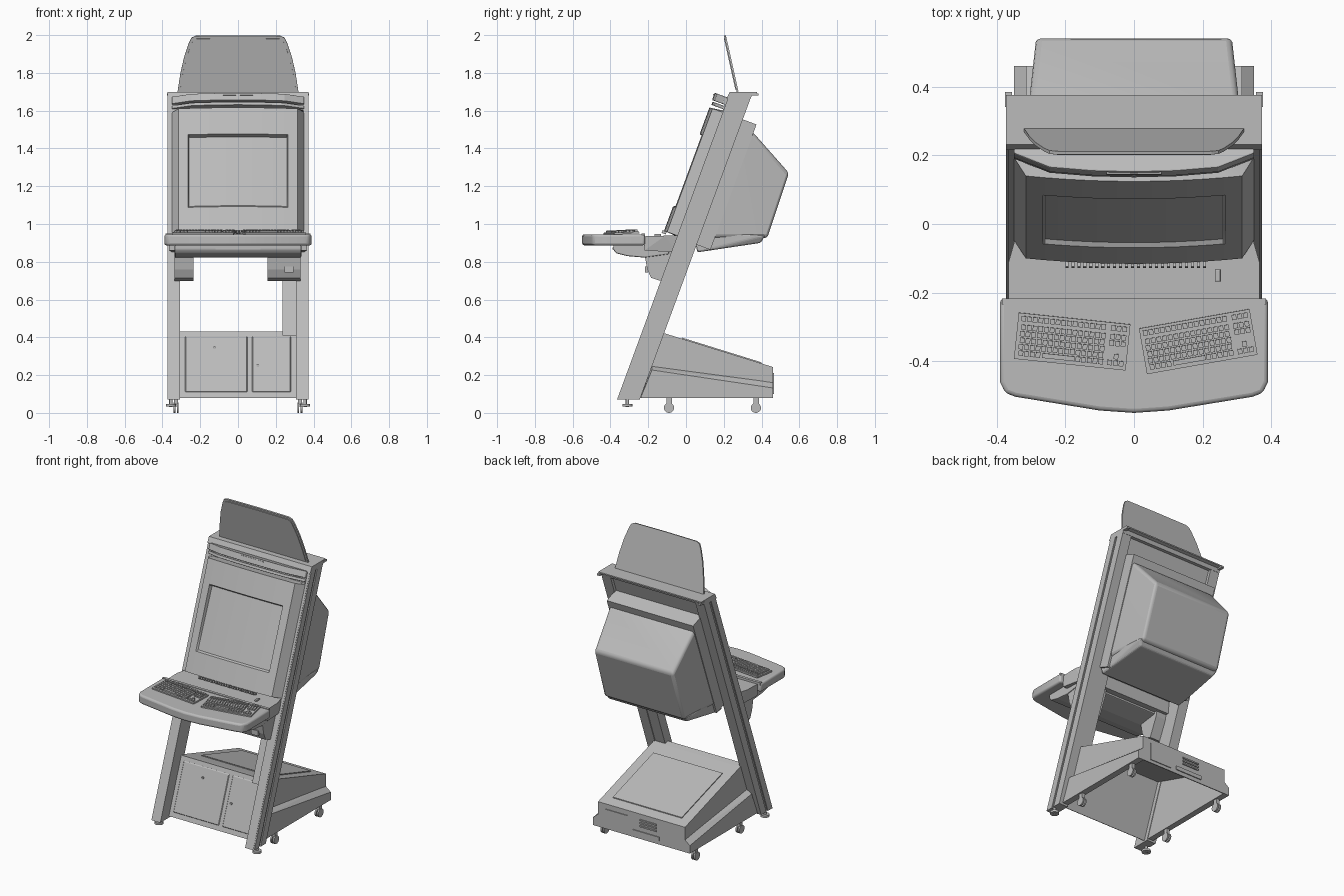
import bpy, bmesh, math
from mathutils import Vector, Matrix

cube = bpy.data.objects.get("Cube")
if cube:
    bpy.data.objects.remove(cube)

grey = bpy.data.materials.new("plain_grey")
grey.use_nodes = True
grey.diffuse_color = (0.5, 0.5, 0.5, 1)
grey.node_tree.nodes["Principled BSDF"].inputs["Base Color"].default_value = (0.5, 0.5, 0.5, 1)

TILT = math.atan(0.368)      # lean of the uprights
BASE_Y = -0.391              # where the upright front line meets the floor


def finish(name, bm, tilt=False, bevel=0, segments=2, smooth=False):
    bmesh.ops.recalc_face_normals(bm, faces=bm.faces)
    mesh = bpy.data.meshes.new(name)
    bm.to_mesh(mesh)
    bm.free()
    ob = bpy.data.objects.new(name, mesh)
    bpy.context.collection.objects.link(ob)
    mesh.materials.append(grey)
    if tilt:
        ob.location.y = BASE_Y
        ob.rotation_euler.x = -TILT
    if bevel:
        mod = ob.modifiers.new("soft_edges", "BEVEL")
        mod.width, mod.segments = bevel, segments
    if smooth:
        bpy.ops.object.select_all(action="DESELECT")
        ob.select_set(True)
        bpy.context.view_layer.objects.active = ob
        bpy.ops.object.shade_smooth_by_angle(angle=math.radians(35))
    return ob


def extrude(name, pts, axis, lo, hi, **kw):
    """Prism: pts are (y, z) along x, (x, z) along y or (x, y) along z."""
    place = {"x": lambda p, t: (t, p[0], p[1]),
             "y": lambda p, t: (p[0], t, p[1]),
             "z": lambda p, t: (p[0], p[1], t)}[axis]
    bm = bmesh.new()
    a = [bm.verts.new(place(p, lo)) for p in pts]
    b = [bm.verts.new(place(p, hi)) for p in pts]
    bm.faces.new(a)
    bm.faces.new(b[::-1])
    for i in range(len(pts)):
        j = (i + 1) % len(pts)
        bm.faces.new((a[i], a[j], b[j], b[i]))
    return finish(name, bm, **kw)


def box(name, x, y, z, **kw):
    return extrude(name, [(x[0], y[0]), (x[1], y[0]), (x[1], y[1]), (x[0], y[1])], "z", *z, **kw)


def hull(name, pts, **kw):
    bm = bmesh.new()
    for p in pts:
        bm.verts.new(p)
    bmesh.ops.convex_hull(bm, input=bm.verts)
    bmesh.ops.dissolve_limit(bm, angle_limit=0.02, verts=bm.verts, edges=bm.edges)
    return finish(name, bm, **kw)


def cylinder(name, centre, radius, depth, axis="Z", sides=20):
    bm = bmesh.new()
    turn = Matrix.Identity(4) if axis == "Z" else Matrix.Rotation(math.pi / 2, 4, "Y" if axis == "X" else "X")
    bmesh.ops.create_cone(bm, cap_ends=True, segments=sides, radius1=radius, radius2=radius,
                          depth=depth, matrix=Matrix.Translation(centre) @ turn)
    return finish(name, bm, smooth=True)


def mirrored(half):
    return half + [(-x, y) for x, y in reversed(half) if x > 0]


def slant(offset, z):
    return (BASE_Y + 0.368 * z + offset, z)


def upright(name, front, back, lo, hi, z0=0.07, z1=1.7):
    return extrude(name, [slant(front, z0), slant(back, z0), slant(back, z1), slant(front, z1)], "x", lo, hi)


# Uprights, feet and casters
for side, s in (("left", 1), ("right", -1)):
    def span(a, b):
        return sorted((s * a, s * b))
    upright(side + "_upright", 0, 0.12, *span(0.307, 0.366))
    upright(side + "_upright_front_trim", 0.002, 0.05, *span(0.36, 0.373))
    upright(side + "_upright_rear_trim", 0.066, 0.12, *span(0.36, 0.373))
    cylinder(side + "_levelling_bolt", (s * 0.355, -0.31, 0.055), 0.009, 0.05)
    cylinder(side + "_levelling_foot", (s * 0.355, -0.31, 0.04), 0.027, 0.014)
    for end, y in (("front", -0.09), ("rear", 0.37)):
        for k in (-1, 1):
            cylinder(f"{side}_{end}_caster_wheel", (s * 0.328 + k * 0.009, y, 0.027), 0.027, 0.01, "X")
        box(f"{side}_{end}_caster_fork", span(0.317, 0.339), (y - 0.012, y + 0.016), (0.035, 0.09))
    box(side + "_top_hook", span(0.355, 0.375), (0.34, 0.385), (1.68, 1.692))
    # Lower skirt flaring out from the cabinet base
    line_out, line_in = [(-0.18, 0.227), (0.46, 0.132)], [(-0.18, 0.249), (0.46, 0.164)]
    hull(side + "_base_skirt", [(s * x, y, z) for x, y, z in
         [(0.35, *p) for p in line_out + [(-0.24, 0.08), (0.46, 0.08)]]
         + [(0.31, *p) for p in line_in + [(-0.24, 0.08), (0.46, 0.08)]]])
upright("cable_duct", 0.05, 0.115, 0.235, 0.31, 0.41, 0.9)

# Cabinet base: hollow shell, open underneath
base = extrude("cabinet_base", [slant(0.085, 0.08), slant(0.085, 0.43), (-0.11, 0.42), (0.46, 0.243), (0.46, 0.08)],
               "x", -0.315, 0.315)
bm = bmesh.new()
bm.from_mesh(base.data)
bmesh.ops.delete(bm, geom=[f for f in bm.faces if f.normal.z < -0.9], context="FACES_ONLY")
bm.to_mesh(base.data)
bm.free()
shell = base.modifiers.new("shell", "SOLIDIFY")
shell.thickness, shell.offset = 0.008, -1
extrude("base_top_panel", [(-0.02, 0.392), (0.40, 0.2617), (0.40, 0.2675), (-0.02, 0.398)], "x", -0.25, 0.25)
for name, x in (("wide_door", (-0.28, 0.05)), ("narrow_door", (0.075, 0.28))):
    upright(name, 0.079, 0.087, *x, 0.11, 0.405).modifiers.new("edge", "BEVEL").width = 0.004
for name, x, z in (("wide_door_lock", -0.125, 0.345), ("narrow_door_lock", 0.105, 0.25)):
    cylinder(name, (x, slant(0.08, z)[0], z), 0.008, 0.016, "Y", 12)
box("rear_service_panel", (0.1, 0.26), (0.458, 0.465), (0.1, 0.21))
box("rear_power_slot", (-0.13, 0.06), (0.458, 0.466), (0.105, 0.13))
for i in range(3):
    box("rear_vent", (-0.11, 0.01), (0.458, 0.467), (0.16 + i * 0.02, 0.169 + i * 0.02))

# Control deck
deck = mirrored([(0, -0.55), (0.1, -0.543), (0.345, -0.503), (0.375, -0.492), (0.39, -0.46), (0.39, -0.217)])
extrude("control_deck", deck, "z", 0.887, 0.945, bevel=0.012, segments=3, smooth=True)
box("deck_rear_rail", (-0.385, 0.385), (-0.235, -0.217), (0.93, 0.949))
hull("console", [(s * x, y, z) for s in (-1, 1) for x, y, z in
     [(0.365, -0.22, 0.935), (0.365, -0.11, 0.938), (0.345, -0.04, 0.94),
      (0.365, -0.22, 0.86), (0.345, -0.05, 0.85)]])
extrude("deck_tray", [(-0.385, 0.89), (-0.385, 0.865), (-0.37, 0.845), (-0.31, 0.83), (-0.22, 0.822),
                      (-0.09, 0.84), (-0.09, 0.89)], "x", -0.335, 0.335, bevel=0.006)
hip = [(-0.22, 0.84), (-0.205, 0.76), (-0.185, 0.715), (-0.13, 0.697), (-0.075, 0.82), (-0.07, 0.86)]
extrude("right_bracket", hip, "x", -0.335, -0.235)
extrude("left_bracket", hip, "x", 0.155, 0.33)
box("coin_plate", (0.245, 0.295), (-0.216, -0.2), (0.742, 0.775))
box("deck_tray_latch", (-0.12, 0.12), (-0.39, -0.38), (0.866, 0.876))
box("deck_button", (0.237, 0.252), (-0.168, -0.132), (0.935, 0.947), bevel=0.003)


# Keyboards: a tray with rows of key caps
def keyboard(name, x, y, turn):
    bm = bmesh.new()

    def block(cx, cy, z0, z1, w, d):
        m = Matrix.Translation((cx, cy, (z0 + z1) / 2)) @ Matrix.Diagonal((w, d, z1 - z0, 1))
        bmesh.ops.create_cube(bm, size=1, matrix=m)
    block(0, 0, 0, 0.01, 0.327, 0.135)
    for row in range(6):
        cy = 0.052 - row * 0.019 - (0.006 if row else 0)
        if row == 5:      # space bar row
            block(-0.035, cy, 0.008, 0.02, 0.095, 0.014)
        for col in range(15):
            if row < 5 or col < 4 or col > 9:
                block(-0.147 + col * 0.0167 + 0.002 * (row % 2), cy, 0.008, 0.02, 0.0135, 0.015)
        for col in range(3):
            if row in (0, 1, 2, 5) or (row == 4 and col == 1):
                block(0.115 + col * 0.0167, cy, 0.008, 0.02, 0.0135, 0.015)
    ob = finish(name, bm)
    ob.location = (x, y, 0.947)
    ob.rotation_euler = (math.radians(3), 0, math.radians(turn))


keyboard("right_keyboard", -0.18, -0.342, -6)
keyboard("left_keyboard", 0.187, -0.342, 10)


# Screen surround: bowed sheet with a recessed screen
def bow(x):
    return 0.058 + 0.017 * (1 - (x / 0.315) ** 2) if abs(x) < 0.32 else 0


half_cols = [0.35, 0.315, 0.265, 0.259, 0.2, 0.13, 0.065]
cols = [-x for x in half_cols] + [0] + half_cols[::-1]
rows = [0.995, 1.0, 1.136, 1.146, 1.25, 1.4, 1.538, 1.546, 1.695, 1.705]
bm = bmesh.new()
grid = []
for i, v in enumerate(rows):
    line = []
    for x in cols:
        d = bow(x) if 0 < i < len(rows) - 1 else 0
        if abs(x) < 0.262 and 1.14 < v < 1.542:
            d -= 0.012 + 0.03 * (v - 1.14)       # deeper towards the top
        line.append(bm.verts.new((x, -d, v)))
    grid.append(line)
for r0, r1 in zip(grid, grid[1:]):
    for k in range(len(cols) - 1):
        bm.faces.new((r0[k], r0[k + 1], r1[k + 1], r1[k]))
finish("screen_surround", bm, tilt=True, smooth=True)
for i in range(24):
    x = -0.2 + i * 0.0174
    box("surround_vent", (x, x + 0.009), (-0.083, -0.06), (0.985, 1.0), tilt=True)

# Header above the screen
for name, z0, z1, grow in (("header_lower_lip", 1.712, 1.73, 0), ("header_panel", 1.737, 1.778, 0.006)):
    prof = [(0, -0.07), (0.12, -0.067), (0.245, -0.056), (0.35, -0.012)]
    extrude(name, mirrored([(x, y - grow) for x, y in prof] + [(0.35, 0.02)]), "z", z0, z1,
            tilt=True, bevel=0.004)
box("header_light_strip", (-0.08, 0.08), (-0.08, -0.06), (1.764, 1.77), tilt=True)
box("header_backing", (-0.35, 0.35), (-0.004, 0.06), (1.69, 1.79), tilt=True)
upright("rear_cross_panel", 0.03, 0.1, -0.31, 0.31, 1.5, 1.69)
extrude("top_cap", [(0.215, 1.665), (0.232, 1.7), (0.375, 1.7), (0.375, 1.692), (0.352, 1.688), (0.343, 1.665)],
        "x", -0.373, 0.373)

# Monitor housing
box("monitor_frame", (-0.313, 0.313), (0.01, 0.19), (0.99, 1.697), tilt=True)
hull("monitor_housing", [(s * x, y, z) for s in (-1, 1) for x, y, z in
     [(0.312, 0.30, 1.50), (0.305, 0.355, 1.485), (0.285, 0.545, 1.27), (0.29, 0.43, 0.925),
      (0.312, 0.12, 0.925), (0.312, 0.10, 0.96)]], bevel=0.018, segments=3, smooth=True)
hull("monitor_under_tray", [(s * x, y, z) for s in (-1, 1) for x, y, z in
     [(0.30, 0.42, 0.94), (0.28, 0.395, 0.90), (0.30, 0.06, 0.85), (0.30, 0.05, 0.90), (0.30, 0.12, 0.96)]],
     bevel=0.008)

# Sign board leaning forward on top
sign = mirrored([(0, 0.305), (0.225, 0.303), (0.246, 0.293), (0.26, 0.265), (0.285, 0.19), (0.305, 0.1), (0.32, 0)])
board = extrude("sign_board", sign, "y", -0.005, 0.005)
rim = mirrored([(0, 0.291), (0.22, 0.289), (0.236, 0.281), (0.247, 0.262), (0.272, 0.188), (0.292, 0.1), (0.306, 0.01)])
face = extrude("sign_face", rim, "y", -0.009, -0.004)
for ob in (board, face):
    ob.location = (0, 0.273, 1.7)
    ob.rotation_euler.x = math.atan(0.067 / 0.3)
